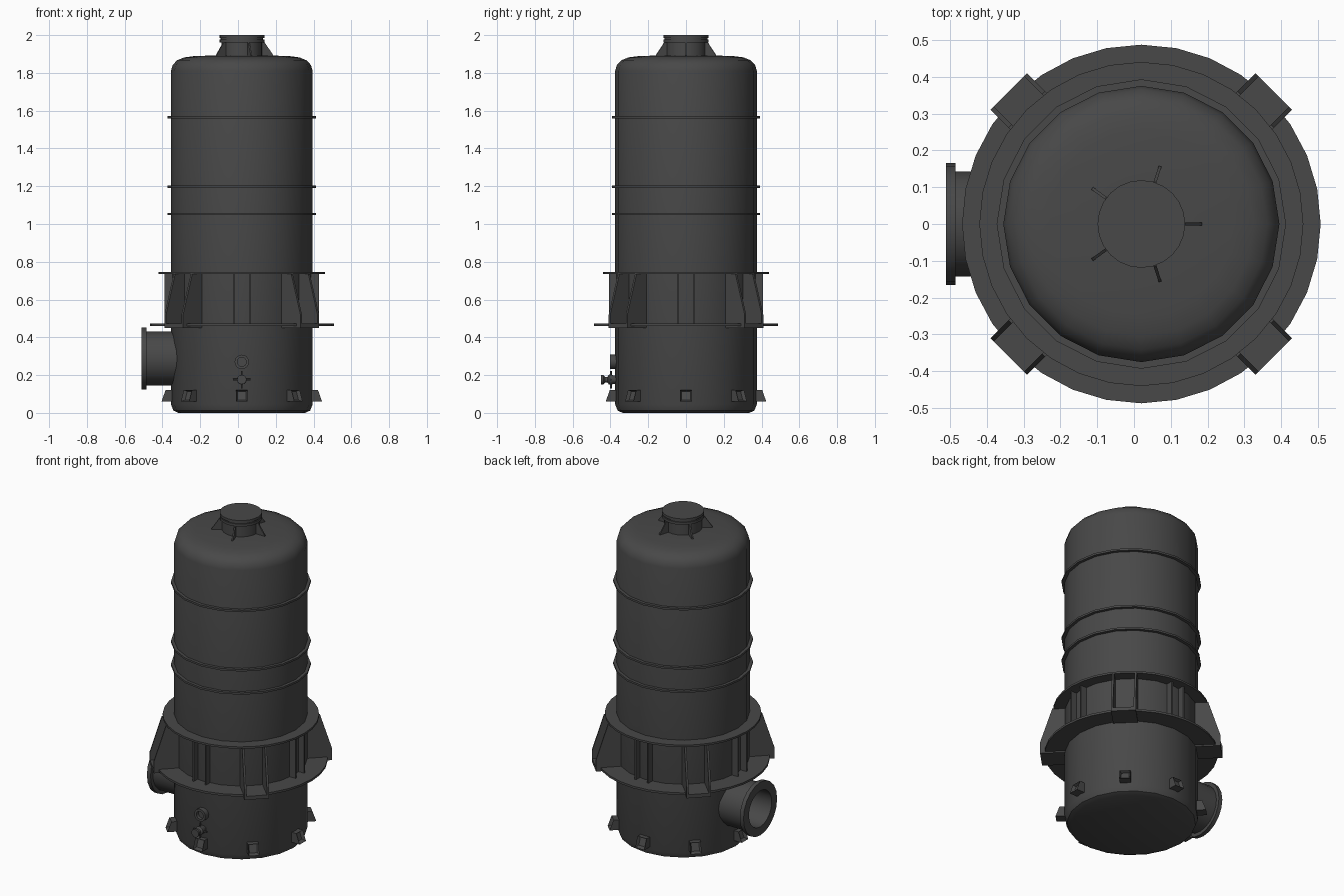
import bpy, bmesh, math
from mathutils import Matrix, Vector

if "Cube" in bpy.data.objects:
    bpy.data.objects.remove(bpy.data.objects["Cube"])

CX = 0.02  # vessel axis
mat = bpy.data.materials.new("dark_grey_metal")
mat.diffuse_color = (0.065, 0.065, 0.065, 1)
mat.use_nodes = True
mat.node_tree.nodes["Principled BSDF"].inputs["Base Color"].default_value = mat.diffuse_color


def finish(name, bm, matrix, smooth=True):
    bmesh.ops.remove_doubles(bm, verts=bm.verts, dist=1e-5)
    bmesh.ops.recalc_face_normals(bm, faces=bm.faces)
    bm.transform(matrix)
    me = bpy.data.meshes.new(name)
    bm.to_mesh(me)
    bm.free()
    ob = bpy.data.objects.new(name, me)
    bpy.context.collection.objects.link(ob)
    me.materials.append(mat)
    if smooth:
        bpy.ops.object.select_all(action='DESELECT')
        ob.select_set(True)
        bpy.context.view_layer.objects.active = ob
        bpy.ops.object.shade_smooth_by_angle(angle=math.radians(32))
    return ob


AXIS = Matrix.Translation((CX, 0, 0))


def lathe(name, profile, sides, matrix=AXIS, closed=False):
    """Revolve (radius, height) points about z."""
    bm = bmesh.new()
    vs = [bm.verts.new((r, 0, z)) for r, z in profile]
    es = [bm.edges.new(p) for p in zip(vs, vs[1:])]
    if closed:
        es.append(bm.edges.new((vs[-1], vs[0])))
    bmesh.ops.spin(bm, geom=vs + es, cent=(0, 0, 0), axis=(0, 0, 1),
                   angle=2 * math.pi, steps=sides)
    return finish(name, bm, matrix)


def ring(name, r0, r1, z0, z1, sides, matrix=AXIS):
    return lathe(name, [(r0, z0), (r1, z0), (r1, z1), (r0, z1)], sides, matrix, True)


def plate(name, outline, thick, deg, offset=0.0, inset=0.0):
    """Extrude a (radius, height) outline sideways, placed radially at an angle."""
    bm = bmesh.new()
    f = bm.faces.new([bm.verts.new((r, offset - thick / 2, z)) for r, z in outline])
    g = bmesh.ops.extrude_face_region(bm, geom=[f])
    bmesh.ops.translate(bm, vec=(0, thick, 0),
                        verts=[v for v in g['geom'] if isinstance(v, bmesh.types.BMVert)])
    bmesh.ops.recalc_face_normals(bm, faces=bm.faces)
    if inset:  # recess in the outward face
        out = max(bm.faces, key=lambda f: f.normal.x)
        bmesh.ops.inset_individual(bm, faces=[out], thickness=inset)
        bmesh.ops.translate(bm, vec=(-0.02, 0, 0), verts=out.verts)
    return finish(name, bm, AXIS @ Matrix.Rotation(math.radians(deg), 4, 'Z'), False)


# main vessel with rounded bottom edge and domed top
lathe("vessel", [(0, 0), (.335, 0), (.362, .012), (.375, .045), (.375, 1.81),
                 (.366, 1.842), (.342, 1.867), (.305, 1.882), (.25, 1.889),
                 (.12, 1.893), (0, 1.894)], 20)

# shell bands
for i, z in enumerate((1.053, 1.197, 1.565)):
    ring(f"band_{i}", .37, .393, z - .006, z + .006, 20)

# top outlet with cover flange and gussets
lathe("top_outlet", [(.107, 1.88), (.107, 1.962), (.119, 1.962), (.119, 1.978),
                     (.113, 1.978), (.113, 1.984), (.119, 1.984), (.119, 2.0), (0, 2.0)], 24)
for i in range(5):
    plate(f"outlet_gusset_{i}", [(.10, 1.885), (.165, 1.885), (.165, 1.897),
                                 (.12, 1.962), (.10, 1.962)], .008, i * 72)

# support skirt flanges
ring("skirt_top_flange", .37, .44, .734, .746, 32)
ring("skirt_base_flange", .37, .487, .459, .472, 32)

# straight rib pairs and sloped mounting brackets
for q in range(4):
    for s in (-1, 1):
        plate(f"skirt_rib_{q}_{s}", [(.36, .468), (.408, .468), (.408, .738), (.36, .738)],
              .009, q * 90, s * .042)
        plate(f"bracket_rib_{q}_{s}", [(.34, .452), (.509, .452), (.509, .52),
                                       (.44, .736), (.34, .736)], .012, 45 + q * 90, s * .064)
    plate(f"bracket_base_{q}", [(.37, .450), (.509, .450), (.509, .472), (.37, .472)],
          .14, 45 + q * 90)

# wedge lugs round the foot
for i in range(8):
    plate(f"foot_lug_{i}", [(.35, .06), (.425, .06), (.403, .122), (.35, .122)],
          .062, i * 45, inset=.012)

# hollow side inlet pipe with flange, pointing to -x
side = Matrix.Translation((0, 0, .288)) @ Matrix.Rotation(math.radians(-90), 4, 'Y')
lathe("side_inlet", [(.143, .25), (.143, .485), (.165, .485), (.165, .51),
                     (.112, .51), (.112, .345), (0, .345)], 20, side)


def front(z):  # local z axis points to -y
    return Matrix.Translation((CX, 0, z)) @ Matrix.Rotation(math.radians(90), 4, 'X')


# front sight port
lathe("front_port", [(.038, .36), (.038, .403), (.024, .403), (.024, .382), (0, .382)],
      16, front(.27))

# front drain valve with cross handles
lathe("drain_valve", [(.022, .36), (.022, .385), (.026, .392), (.026, .408), (.015, .416),
                      (.015, .428), (.025, .438), (.025, .45), (0, .45)], 12, front(.176))
for i in range(2):
    bar = Matrix.Translation((CX, -.398, .176)) @ Matrix.Rotation(i * math.pi / 2, 4, 'Y')
    lathe(f"valve_handle_{i}", [(0, -.046), (.005, -.046), (.005, .046), (0, .046)], 8, bar)
